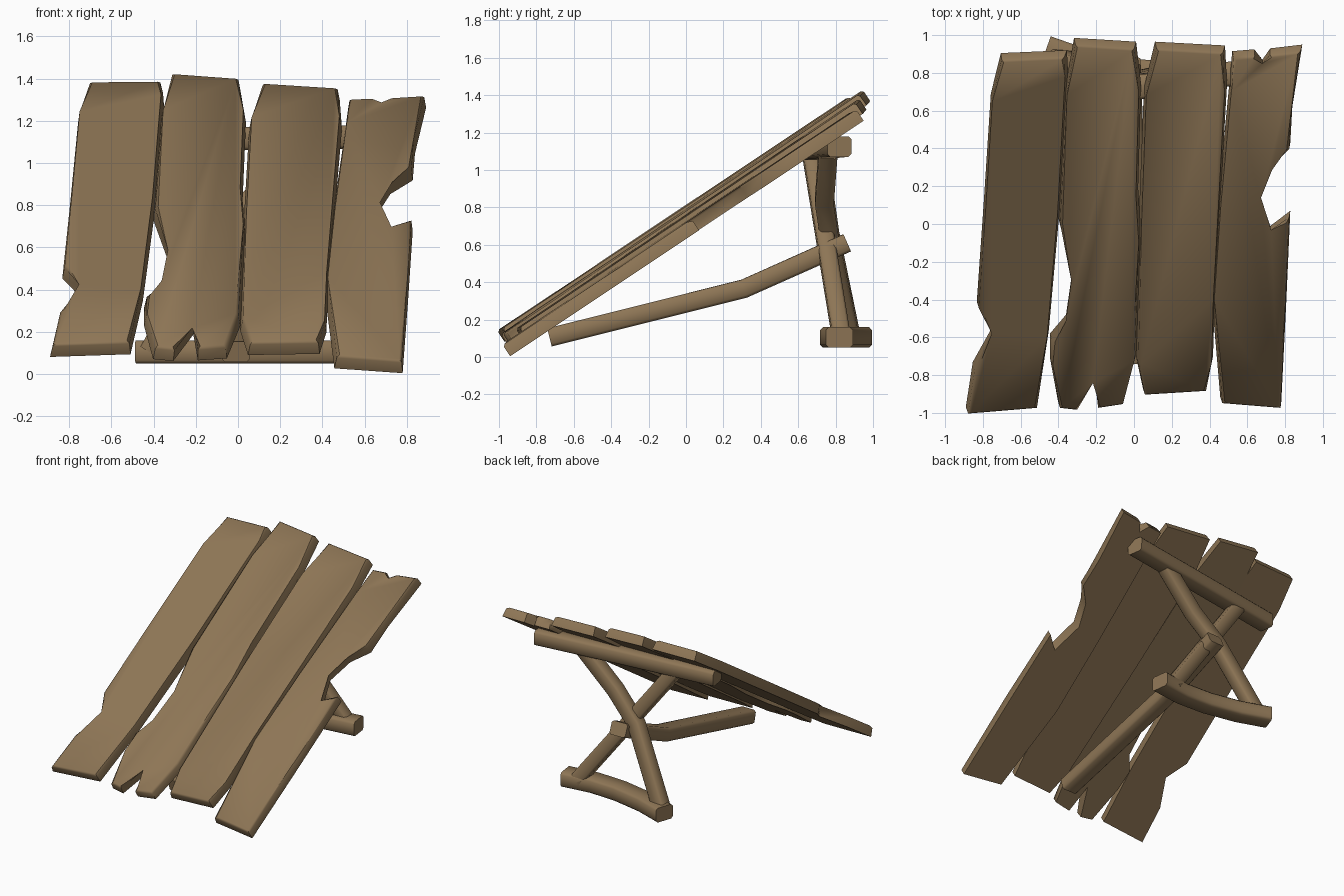
import bpy, bmesh, math
from mathutils import Vector

if "Cube" in bpy.data.objects:
    bpy.data.objects.remove(bpy.data.objects["Cube"])

wood = bpy.data.materials.new("brown wood")
wood.diffuse_color = (0.27, 0.18, 0.092, 1)
wood.use_nodes = True
wood.node_tree.nodes["Principled BSDF"].inputs["Base Color"].default_value = wood.diffuse_color


def finish(name, bm):
    bmesh.ops.recalc_face_normals(bm, faces=bm.faces[:])
    me = bpy.data.meshes.new(name)
    bm.to_mesh(me)
    bm.free()
    ob = bpy.data.objects.new(name, me)
    bpy.context.collection.objects.link(ob)
    me.materials.append(wood)
    bpy.ops.object.select_all(action='DESELECT')
    ob.select_set(True)
    bpy.context.view_layer.objects.active = ob
    bpy.ops.object.shade_smooth_by_angle(angle=math.radians(50))
    return ob


def plank(name, pts, z0, slope, tilt=0.0, t=0.072):
    """Outline seen from above, laid on a slope and thickened below; z0 is height at y = 0."""
    bm = bmesh.new()
    xm = sum(p[0] for p in pts) / len(pts)
    n = Vector((-tilt, -slope, 1)).normalized()
    top = [bm.verts.new((x, y, z0 + slope * y + tilt * (x - xm))) for x, y in pts]
    # the underside is slightly wider
    bot = [bm.verts.new(v.co - n * t + Vector(((v.co.x - xm) * 0.06, 0, 0))) for v in top]
    f_top = bm.faces.new(top)
    bm.faces.new(bot[::-1])
    k = len(pts)
    for i in range(k):
        j = (i + 1) % k
        bm.faces.new((top[i], bot[i], bot[j], top[j]))
    # worn upper rim
    bmesh.ops.bevel(bm, geom=list(f_top.edges), offset=0.012, segments=1, affect='EDGES')
    return finish(name, bm)


def beam(name, path, w, h, ref):
    """Chamfered rectangular bar swept along a path."""
    bm = bmesh.new()
    P = [Vector(p) for p in path]
    a, b, c = w / 2, h / 2, min(w, h) * 0.14
    sec = [(a, b - c), (a - c, b), (c - a, b), (-a, b - c),
           (-a, c - b), (c - a, -b), (a - c, -b), (a, c - b)]
    rings = []
    for i, p in enumerate(P):
        t = (P[min(i + 1, len(P) - 1)] - P[max(i - 1, 0)]).normalized()
        side = t.cross(Vector(ref)).normalized()
        up = side.cross(t)
        rings.append([bm.verts.new(p + side * u + up * v) for u, v in sec])
    for r, s in zip(rings, rings[1:]):
        for i in range(8):
            j = (i + 1) % 8
            bm.faces.new((r[i], r[j], s[j], s[i]))
    bm.faces.new(rings[0][::-1])
    bm.faces.new(rings[-1])
    return finish(name, bm)


# Four weathered planks, left to right
plank("plank_left", [
    (-0.70, 0.865), (-0.37, 0.88), (-0.365, 0.78), (-0.405, 0.05), (-0.46, -0.60),
    (-0.515, -0.98), (-0.875, -1.01), (-0.84, -0.77), (-0.74, -0.58), (-0.82, -0.45),
    (-0.785, 0.08), (-0.75, 0.65)], 0.81, 0.667, -0.02)
plank("plank_mid_left", [
    (-0.31, 0.945), (0.00, 0.925), (0.025, 0.70), (0.01, 0.15), (0.025, -0.10),
    (0.00, -0.73), (-0.06, -0.96), (-0.19, -0.98), (-0.21, -0.80), (-0.30, -0.99),
    (-0.39, -0.98), (-0.43, -0.75), (-0.43, -0.62), (-0.35, -0.52), (-0.32, -0.30),
    (-0.39, 0.0), (-0.355, 0.68)], 0.787, 0.675, -0.03)
plank("plank_mid_right", [
    (0.12, 0.925), (0.47, 0.905), (0.48, 0.70), (0.42, -0.40), (0.41, -0.74),
    (0.38, -0.89), (0.06, -0.91), (0.025, -0.74), (0.04, 0.0), (0.065, 0.68)],
    0.757, 0.672, -0.025)
plank("plank_right", [
    (0.53, 0.875), (0.64, 0.885), (0.68, 0.83), (0.72, 0.89), (0.88, 0.91), (0.83, 0.58),
    (0.82, 0.39), (0.72, 0.29), (0.66, 0.14), (0.72, -0.05), (0.82, 0.03),
    (0.80, -0.45), (0.775, -0.98), (0.47, -0.955), (0.425, -0.40), (0.46, 0.10),
    (0.515, 0.70)], 0.72, 0.667, -0.02)

# Cross bars behind the planks and on the ground
Z, Y = (0, 0, 1), (0, 1, 0)
beam("top_bar", [(-0.70, 0.62, 1.10), (0.0, 0.72, 1.115), (0.68, 0.82, 1.125)], 0.13, 0.11, Z)
beam("foot_bar", [(-0.465, 0.925, 0.105), (-0.25, 0.85, 0.105), (0.0, 0.80, 0.105),
                  (0.22, 0.79, 0.105), (0.45, 0.82, 0.105)], 0.145, 0.11, Z)

# Crossed legs
beam("straight_leg", [(0.34, 0.83, 0.11), (-0.39, 0.67, 1.09)], 0.10, 0.095, Y)
beam("bent_leg", [(-0.41, 0.88, 0.11), (-0.12, 0.77, 0.64), (0.08, 0.74, 0.84),
                  (0.34, 0.76, 1.10)], 0.11, 0.10, Y)

# Long brace from the front edge to the leg crossing
beam("long_brace", [(-0.01, -0.73, 0.105), (-0.01, 0.31, 0.365), (-0.03, 0.86, 0.61)],
     0.13, 0.10, Z)
